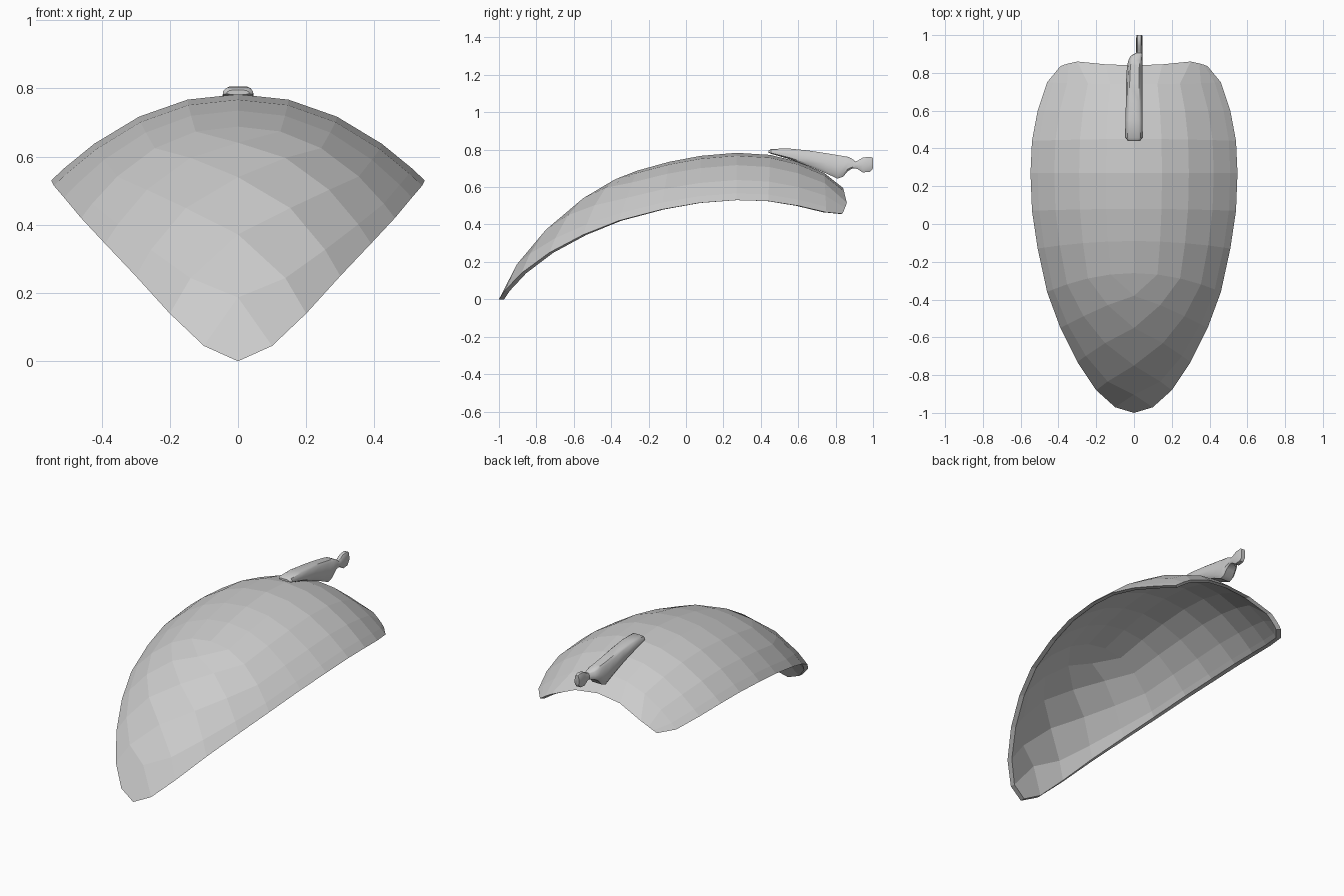
import bpy, bmesh
from mathutils import Vector

cube = bpy.data.objects.get("Cube")
if cube:
    bpy.data.objects.remove(cube, do_unlink=True)

grey = bpy.data.materials.new("plain grey")
grey.use_nodes = True
GREY = (0.6, 0.6, 0.6, 1)
grey.diffuse_color = GREY
grey.node_tree.nodes["Principled BSDF"].inputs["Base Color"].default_value = GREY


def finish(name, bm):
    mesh = bpy.data.meshes.new(name)
    bm.to_mesh(mesh)
    bm.free()
    mesh.materials.append(grey)
    obj = bpy.data.objects.new(name, mesh)
    bpy.context.collection.objects.link(obj)
    return obj


def sample(table, y):
    """Linear lookup of a (y, value) table, clamped at the ends."""
    if y <= table[0][0]:
        return table[0][1]
    for (a, p), (b, q) in zip(table, table[1:]):
        if y <= b:
            return p + (q - p) * (y - a) / (b - a)
    return table[-1][1]


# Shell guides along y: crown height, rim height and half width
CROWN = [(-1, 0), (-.904, .187), (-.749, .372), (-.55, .54), (-.37, .647), (-.26, .688),
         (-.09, .735), (.08, .767), (.27, .783), (.45, .772), (.6, .735), (.75, .67), (.84, .595)]
RIM = [(-1, 0), (-.97, .045), (-.88, .14), (-.73, .25), (-.55, .345), (-.36, .42), (-.13, .48),
       (.07, .515), (.27, .53), (.44, .525), (.6, .5), (.75, .465), (.835, .457)]
WIDTH = [(-1, 0), (-.97, .1), (-.88, .2), (-.73, .3), (-.55, .39), (-.36, .46), (-.13, .51),
         (.07, .54), (.27, .548), (.44, .54), (.6, .51), (.75, .46), (.835, .39)]
COLUMNS = [0, .27, .53, .77, .93, 1]
N = len(COLUMNS) - 1
# Rows as (y on the centre line, y on the rim), and the wavy rear edge
BACK_ROWS = [(-.26, -.36), (-.09, -.13), (.08, .07), (.27, .27), (.45, .44), (.6, .6), (.74, .75)]
NOSE_ROWS = [(-.26, -.36), (-.38, -.55), (-.55, -.73), (-.749, -.88), (-.904, -.97), (-1, -1)]
REAR_EDGE = [(0, .84), (.15, .845), (.3, .86), (.345, .85), (.37, .843), (.39, .835)]


def on_shell(x, y):
    """Arched cross-section, fuller towards the nose."""
    top, low, w = (sample(t, y) for t in (CROWN, RIM, WIDTH))
    t = min(x / w, 1) if w > 1e-5 else 0
    return Vector((x, y, top - (top - low) * t ** (2.12 + max(0, -y) * .5)))


def row_point(row, t, bow):
    yc, ye = row
    return on_shell(sample(WIDTH, ye) * t, yc + (ye - yc) * t ** bow)


def back(k, j):
    if j == len(BACK_ROWS):
        return on_shell(*REAR_EDGE[k])
    return row_point(BACK_ROWS[j], COLUMNS[k], 2)


def nose(u, v):
    """Lattice of the nose: the diagonal u == v lies on the centre line."""
    if v == 0:
        return back(u, 0)
    start = COLUMNS[v]
    return row_point(NOSE_ROWS[v], (COLUMNS[u] - start) / (1 - start) if v < N else 0, 1.2)


def mirror(p):
    return Vector((-p.x, p.y, p.z))


bm = bmesh.new()


def face(points):
    f = bm.faces.new([bm.verts.new(p) for p in points])
    f.normal_update()
    if f.normal.z < 0:
        f.normal_flip()


def both_sides(points):
    face(points)
    face([mirror(p) for p in points])


# Shell body behind the nose
for j in range(len(BACK_ROWS)):
    for k in range(N):
        both_sides([back(k, j), back(k + 1, j), back(k + 1, j + 1), back(k, j + 1)])
# Rounded nose
for v in range(N):
    for u in range(v + 1, N):
        both_sides([nose(u, v), nose(u + 1, v), nose(u + 1, v + 1), nose(u, v + 1)])
    side = nose(v + 1, v)
    face([nose(v, v), side, nose(v + 1, v + 1), mirror(side)])
bmesh.ops.remove_doubles(bm, verts=bm.verts, dist=1e-4)
bm.normal_update()

# Inner skin, set inwards level with the rim so that the rim faces down
inner = {}
for vert in list(bm.verts):
    step = vert.normal * .02
    if vert.is_boundary:
        step.z = 0
        step = step.normalized() * .028
    inner[vert] = vert.co - step
rim_edges = [e for e in bm.edges if e.is_boundary]
outer_faces = list(bm.faces)
inner = {vert: bm.verts.new(co) for vert, co in inner.items()}
for f in outer_faces:
    bm.faces.new([inner[vert] for vert in reversed(f.verts)])
for e in rim_edges:
    a, b = e.verts
    bm.faces.new((a, b, inner[b], inner[a]))
bmesh.ops.recalc_face_normals(bm, faces=bm.faces)
finish("curved_shell", bm)

# Clip: rounded sections lofted along y (y, bottom, top, left edge, right edge)
STATIONS = [(.442, .783, .795, -.032, .032), (.455, .778, .804, -.044, .044),
            (.55, .75, .806, -.045, .046), (.65, .714, .796, -.043, .046),
            (.75, .673, .781, -.042, .046), (.81, .645, .771, -.039, .046),
            (.84, .655, .766, -.036, .046), (.865, .685, .762, -.03, .046),
            (.89, .7, .75, -.018, .045), (.905, .7, .737, .01, .045),
            (.92, .695, .742, .011, .046), (.945, .678, .758, .011, .046),
            (.985, .682, .762, .011, .046), (1, .7, .755, .014, .043)]
SECTION = [(.12, 0), (.88, 0), (1, .15), (1, .5), (.9, .9), (.78, 1), (.22, 1), (.1, .9), (0, .5), (0, .15)]
bm = bmesh.new()
rings = [[bm.verts.new((l + (r - l) * a, y, lo + (hi - lo) * b)) for a, b in SECTION]
         for y, lo, hi, l, r in STATIONS]
for ra, rb in zip(rings, rings[1:]):
    for i in range(len(ra)):
        j = (i + 1) % len(ra)
        bm.faces.new((ra[i], ra[j], rb[j], rb[i]))
bm.faces.new(rings[0])
bm.faces.new(rings[-1])
bmesh.ops.recalc_face_normals(bm, faces=bm.faces)
clip = finish("top_clip", bm)
bpy.ops.object.select_all(action='DESELECT')
clip.select_set(True)
bpy.context.view_layer.objects.active = clip
bpy.ops.object.shade_smooth_by_angle(angle=.7)
